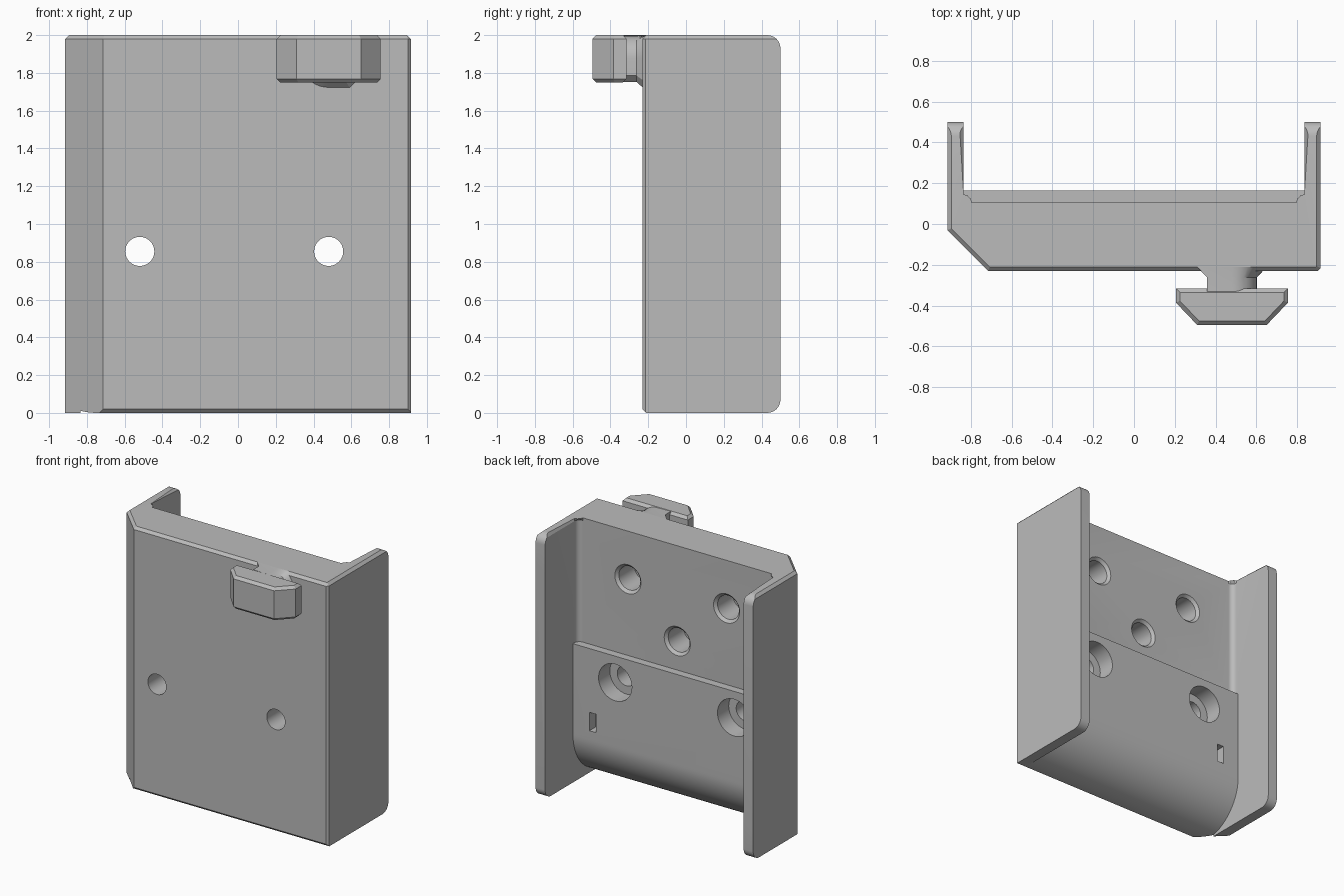
import bpy, bmesh
from math import sin, cos, pi, radians
from mathutils import Vector

cube = bpy.data.objects.get("Cube")
if cube:
    bpy.data.objects.remove(cube)

GREY = (0.5, 0.5, 0.5, 1)
plastic = bpy.data.materials.new("grey plastic")
plastic.use_nodes = True
plastic.diffuse_color = GREY
plastic.node_tree.nodes["Principled BSDF"].inputs["Base Color"].default_value = GREY


def arc(cx, cy, r, a0, a1, n=8):
    angles = [radians(a0 + (a1 - a0) * i / n) for i in range(n + 1)]
    return [(cx + r * cos(a), cy + r * sin(a)) for a in angles]


def loft(name, rings, chamfer=None):
    """Skin equal rings of 3D points, cap both ends, optionally chamfer chosen edges."""
    bm = bmesh.new()
    loops = [[bm.verts.new(p) for p in ring] for ring in rings]
    n = len(loops[0])
    for a, b in zip(loops, loops[1:]):
        for i in range(n):
            j = (i + 1) % n
            bm.faces.new((a[i], a[j], b[j], b[i]))
    bm.faces.new(loops[0])
    bm.faces.new(loops[-1])
    if chamfer:
        edges = [e for e in bm.edges if chamfer(*(v.co for v in e.verts))]
        bmesh.ops.bevel(bm, geom=edges, offset=0.02, segments=1, affect='EDGES')
    bmesh.ops.recalc_face_normals(bm, faces=bm.faces[:])
    mesh = bpy.data.meshes.new(name)
    bm.to_mesh(mesh)
    bm.free()
    mesh.materials.append(plastic)
    obj = bpy.data.objects.new(name, mesh)
    bpy.context.collection.objects.link(obj)
    return obj


def plan_prism(name, pts, z0, z1, chamfer=None):
    return loft(name, [[(x, y, z) for x, y in pts] for z in (z0, z1)], chamfer)


def side_prism(name, pts, half):
    return loft(name, [[(x, y, z) for y, z in pts] for x in (-half, half)])


def turned(name, x, z, steps, n=40):
    """Round shape along y from (y, radius) steps."""
    return loft(name, [[(x + r * cos(2 * pi * i / n), y, z + r * sin(2 * pi * i / n))
                        for i in range(n)] for y, r in steps])


def combine(obj, tool, operation):
    mod = obj.modifiers.new("combine", 'BOOLEAN')
    mod.operation, mod.object, mod.solver = operation, tool, 'EXACT'
    bpy.context.view_layer.objects.active = obj
    bpy.ops.object.modifier_apply(modifier=mod.name)
    bpy.data.objects.remove(tool)


W, IN = 0.915, 0.835            # outer and inner half widths
FRONT, BACK, PAD, REAR = -0.23, 0.105, 0.165, 0.5

# Channel-shaped body
plan = [(-W, -0.03), (-0.715, FRONT), (W - 0.015, FRONT), (W, FRONT + 0.015), (W, REAR), (IN, REAR)]
plan += arc(IN - 0.04, BACK + 0.04, 0.04, 0, -90, 6)
plan += arc(-IN + 0.04, BACK + 0.04, 0.04, -90, -180, 6)
plan += [(-IN, REAR), (-W, REAR)]
body = plan_prism("body", plan, -0.05, 2, lambda a, b: min(a.z, b.z) > 1.9)

# Thicker lower pad between the walls
pad = plan_prism("pad", [(-0.87, 0), (0.87, 0), (0.87, PAD), (-0.87, PAD)], -0.05, 1.055)
combine(body, pad, 'UNION')

# Rounded wall corners and chamfered lower front edge
side = [(-0.3, 0.09), (-0.21, 0)] + arc(0.43, 0.07, 0.07, -90, 0) + arc(0.43, 1.93, 0.07, 0, 90)
side += [(0.43, 2.05), (-0.3, 2.05)]
combine(body, side_prism("side_outline", side, 1.1), 'INTERSECT')

# Curved scoop under the pad
scoop = arc(-0.2, 0.365, 0.365, 0, -90, 24) + [(-0.2, -0.1), (0.6, -0.1), (0.6, 0.365)]
combine(body, side_prism("scoop", scoop, IN), 'DIFFERENCE')

# Counterbored screw holes
for x in (-0.52, 0.48):
    steps = [(-0.4, 0.077), (0.03, 0.077), (0.03, 0.14), (0.3, 0.14)]
    combine(body, turned("screw_hole", x, 0.855, steps), 'DIFFERENCE')

# Blind round pockets with a chamfered rim
for x, z in ((-0.415, 1.635), (0.415, 1.635), (0, 1.275)):
    steps = [(-0.1, 0.09), (BACK - 0.02, 0.09), (BACK, 0.11), (BACK + 0.05, 0.11)]
    combine(body, turned("pocket", x, z, steps), 'DIFFERENCE')

# Small slots in the pad
for x in (-0.67, 0.67):
    slot = [(x - 0.027, 0.09), (x + 0.027, 0.09), (x + 0.027, 0.3), (x - 0.027, 0.3)]
    combine(body, plan_prism("slot", slot, 0.43, 0.57), 'DIFFERENCE')

# Hook head
CX, CZ = 0.48, 1.875
half = [(0.275, -0.315), (0.275, -0.385), (0.17, -0.495)]
head = [(CX + x, y) for x, y in half] + [(CX - x, y) for x, y in reversed(half)]
hook_head = plan_prism("hook_head", head, 1.748, 2, lambda a, b: abs(a.z - b.z) < 0.01)

# Hook neck: round on two corners, square on the others, flared at the body
neck = arc(0, 0, 0.122, 0, 90, 10) + [(-0.122, 0.125)]
neck += arc(0, 0, 0.122, 180, 270, 10) + [(0.09, -0.122), (0.122, -0.09)]
rings = [[(CX + x * s, y, min(CZ + z * s, 2)) for x, z in neck]
         for y, s in ((-0.33, 1), (-0.262, 1), (-0.21, 1.4))]
hook_neck = loft("hook_neck", rings)

# Smooth curved surfaces, keeping edges sharp
for obj in (body, hook_head, hook_neck):
    bpy.ops.object.select_all(action='DESELECT')
    obj.select_set(True)
    bpy.context.view_layer.objects.active = obj
    bpy.ops.object.shade_smooth_by_angle(angle=radians(25))
